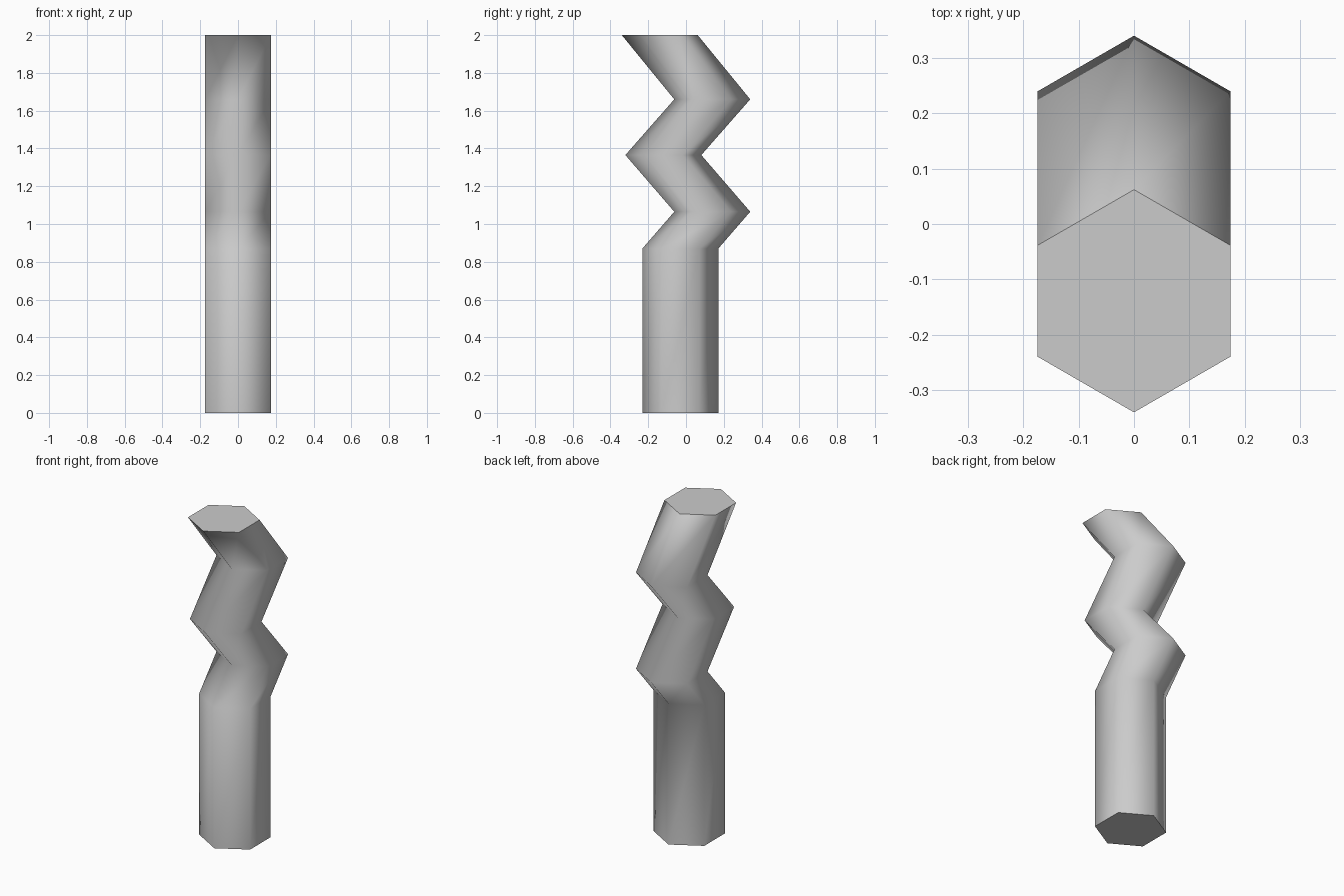
import bpy, bmesh, math

if "Cube" in bpy.data.objects:
    bpy.data.objects.remove(bpy.data.objects["Cube"])

RADIUS = 0.201
# Centre line of the bent rod: (y, z) at each hexagonal ring
PATH = [(-0.03, 0.0), (-0.03, 0.87), (0.139, 1.065),
        (-0.12, 1.365), (0.139, 1.66), (-0.139, 2.0)]
SIDES = 6

bm = bmesh.new()

# Horizontal hexagon rings, corners pointing along y
rings = []
for y, z in PATH:
    ring = []
    for i in range(SIDES):
        a = math.pi / 2 + i * math.tau / SIDES
        ring.append(bm.verts.new((RADIUS * math.cos(a), y + RADIUS * math.sin(a), z)))
    rings.append(ring)

# Smooth side walls
for lower, upper in zip(rings, rings[1:]):
    for i in range(SIDES):
        j = (i + 1) % SIDES
        bm.faces.new((lower[i], lower[j], upper[j], upper[i])).smooth = True

# Flat end caps with sharp rims
for cap in (bm.faces.new(rings[0][::-1]), bm.faces.new(rings[-1])):
    cap.smooth = False
    for e in cap.edges:
        e.smooth = False

bm.normal_update()
mesh = bpy.data.meshes.new("zigzag_rod")
bm.to_mesh(mesh)
bm.free()
rod = bpy.data.objects.new("zigzag_rod", mesh)
bpy.context.collection.objects.link(rod)
